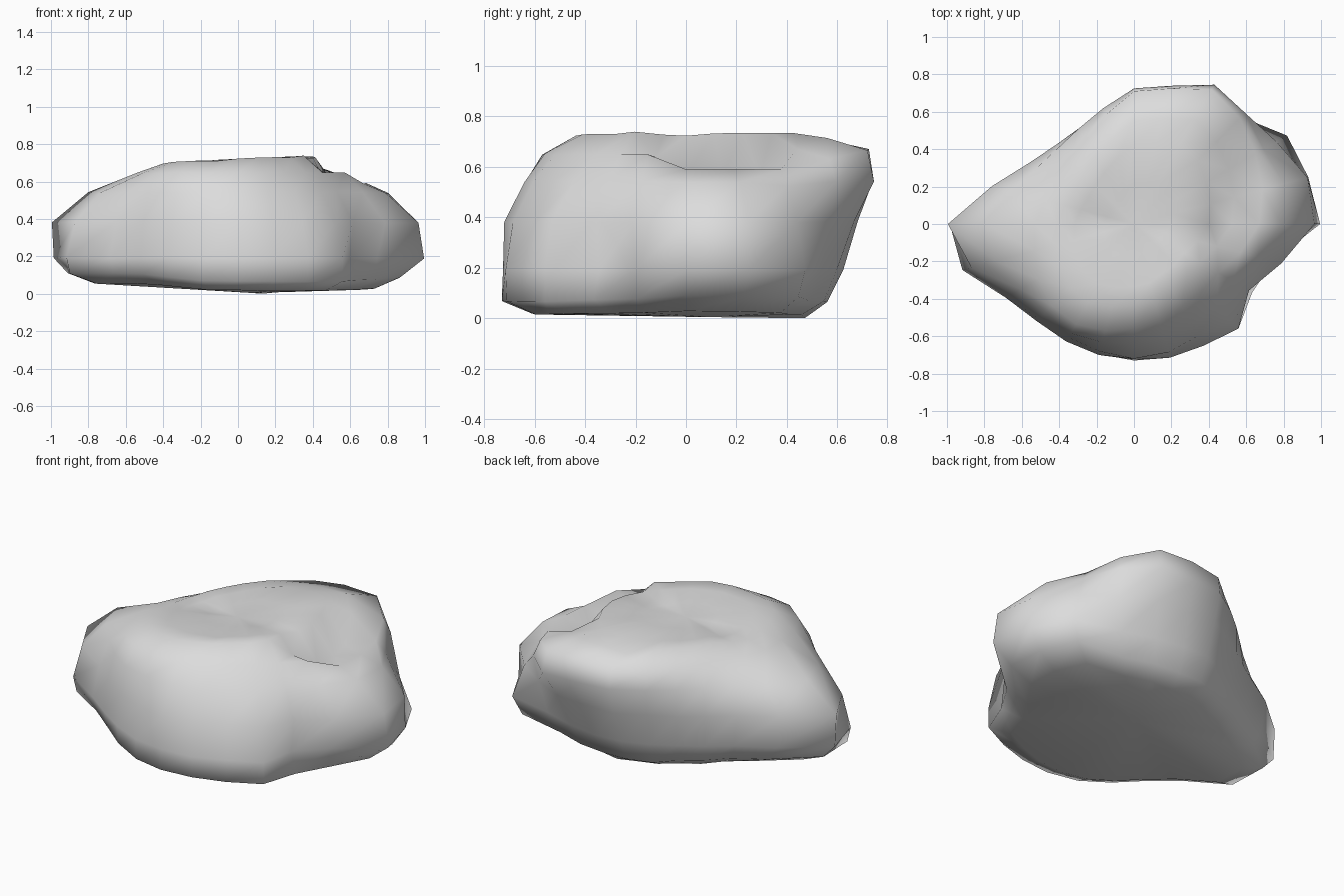
import bpy, bmesh, math, random

if "Cube" in bpy.data.objects:
    bpy.data.objects.remove(bpy.data.objects["Cube"])

random.seed(4)
COUNT = 24  # points round each contour, counter-clockwise from +x

# Contour radii at rising heights
foot = [.87, .89, .89, .69, .63, .58, .56, .53, .51, .54, .58, .71,
        .91, .93, .77, .72, .715, .72, .73, .735, .75, .79, .73, .76]
low = [.995, .965, .945, .76, .69, .645, .62, .57, .555, .57, .62, .76,
       .985, .95, .79, .735, .725, .725, .725, .74, .75, .79, .69, .77]
middle = [.965, .96, .88, .81, .77, .705, .68, .615, .59, .595, .65, .785,
          .995, .90, .755, .715, .70, .705, .72, .71, .69, .75, .71, .815]
shoulder = [.79, .83, .80, .84, .86, .765, .725, .64, .59, .575, .60, .68,
            .80, .765, .70, .68, .675, .655, .64, .625, .61, .63, .61, .69]
brow = [.67, .71, .75, .80, .83, .75, .71, .60, .53, .49, .47, .49,
        .53, .55, .59, .62, .62, .59, .56, .54, .51, .51, .52, .59]
sole = [r * .84 for r in foot]
crown = [r * .78 for r in brow]
inner = [r * .60 for r in brow]
core = [r * .30 for r in brow]


def clamp(v, a=0, b=1):
    return max(a, min(b, v))


def top_height(x, y):
    """Plateau, higher toward the right, dipping slightly along the middle."""
    return .727 + .05 * clamp(x, -.5, .4) - .02 * math.exp(-(y / .12) ** 2)


levels = [(sole, .025), (foot, .075), (low, .20), (middle, .39),
          (shoulder, .55), (brow, .655), (crown, 0), (inner, 0), (core, 0)]
HOLLOW = (0, 1, 2)  # directions crossing the hollow behind the right ridge

bm = bmesh.new()
rings = []
for k, (radii, z) in enumerate(levels):
    ring = []
    for i, r in enumerate(radii):
        a = i * math.tau / COUNT
        x, y = r * math.cos(a), r * math.sin(a)
        h = z if k < 6 else top_height(x, y)
        if k < 2:                          # underside rises at the left
            h += .04 * clamp((-x - .15) / .4)
            h += .02 * clamp((x - .6) / .2)
        if k == 4 and i == 2:              # outer end of the ridge
            h = .53
        if k == 5:
            if i in HOLLOW:                # ridge on the right
                h = .60
            elif i in (4, 5):              # raised back rim
                h = .675
            elif i == 3:
                h = .64
        if k == 6:
            if i in HOLLOW:                # floor of the hollow
                h = .57
            elif i == 3:
                h = .675
            elif 4 <= i <= 6:              # lower shelf at the back
                h -= .025
            elif i == 23:
                h = .65
        h += random.uniform(-.004, .004)
        ring.append(bm.verts.new((x, y, h)))
    rings.append(ring)

# Sides and top
for a, b in zip(rings, rings[1:]):
    for i in range(COUNT):
        j = (i + 1) % COUNT
        bm.faces.new((a[i], a[j], b[j], b[i]))

# Closing fans
bottom = bm.verts.new((.08, .1, .012))
top = bm.verts.new((0, 0, .71))
rings[0][5].co.z = .008
for i in range(COUNT):
    j = (i + 1) % COUNT
    bm.faces.new((bottom, rings[0][j], rings[0][i]))
    bm.faces.new((top, rings[-1][i], rings[-1][j]))

# Rest on the ground
lowest = min(v.co.z for v in bm.verts)
for v in bm.verts:
    v.co.z -= lowest
bmesh.ops.recalc_face_normals(bm, faces=bm.faces)
for f in bm.faces:
    f.smooth = True

mesh = bpy.data.meshes.new("boulder")
bm.to_mesh(mesh)
bm.free()
stone = bpy.data.materials.new("stone grey")
stone.diffuse_color = (.72, .72, .72, 1)
stone.use_nodes = True
stone.node_tree.nodes["Principled BSDF"].inputs["Base Color"].default_value = stone.diffuse_color
mesh.materials.append(stone)
boulder = bpy.data.objects.new("boulder", mesh)
bpy.context.collection.objects.link(boulder)
